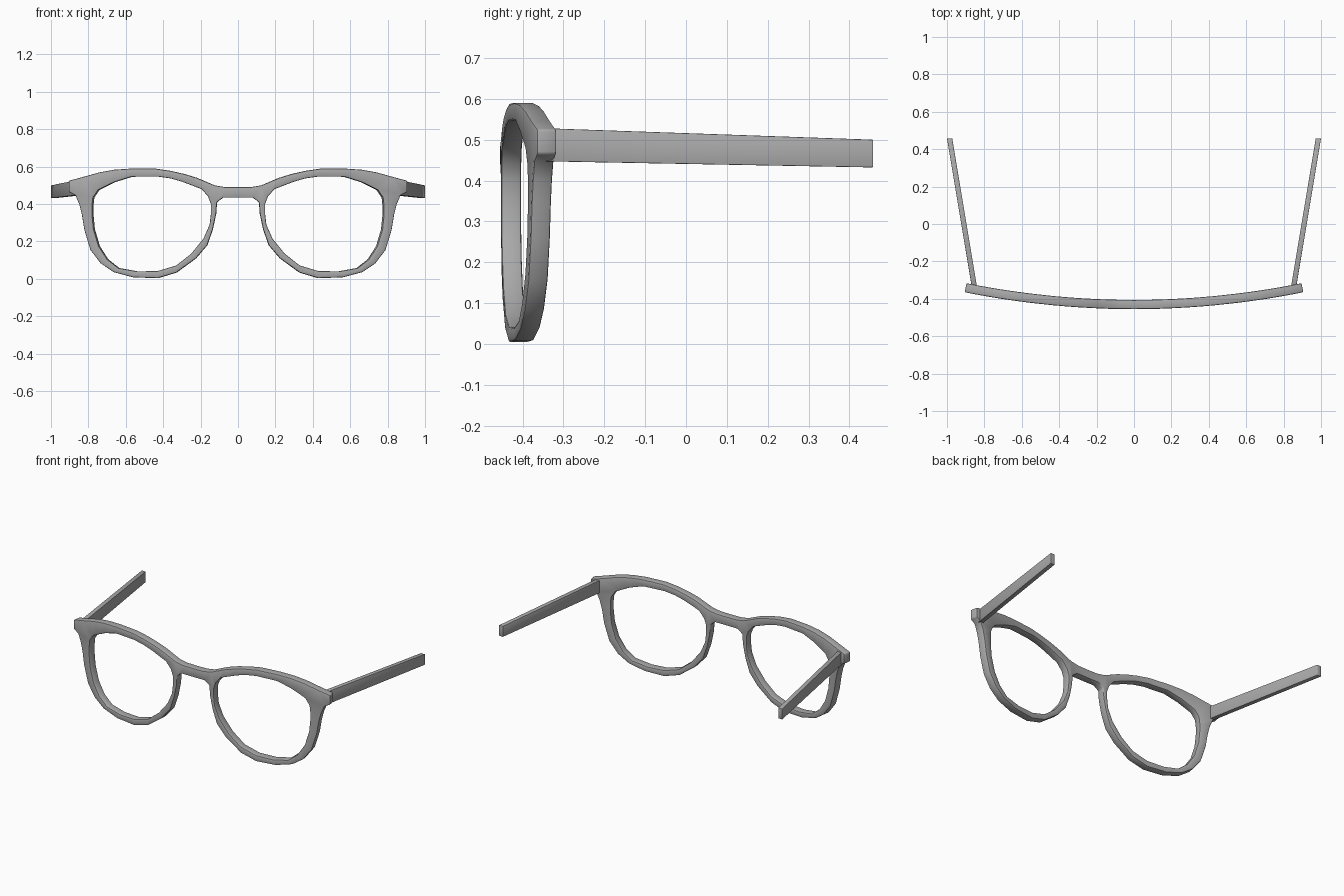
import bpy, bmesh, math
from mathutils import Vector

if "Cube" in bpy.data.objects:
    bpy.data.objects.remove(bpy.data.objects["Cube"])

grey = bpy.data.materials.new("frame grey")
grey.diffuse_color = (0.4, 0.4, 0.4, 1)
grey.use_nodes = True
grey.node_tree.nodes["Principled BSDF"].inputs["Base Color"].default_value = grey.diffuse_color


def finish(bm, name, bevel):
    """Soften the sharp edges and turn the bmesh into a shaded object."""
    bmesh.ops.recalc_face_normals(bm, faces=bm.faces)
    sharp = [e for e in bm.edges if e.calc_face_angle(0) > math.radians(50)]
    bmesh.ops.bevel(bm, geom=sharp, offset=bevel, segments=2, profile=0.5,
                    affect='EDGES', clamp_overlap=True)
    mesh = bpy.data.meshes.new(name)
    bm.to_mesh(mesh)
    bm.free()
    mesh.materials.append(grey)
    ob = bpy.data.objects.new(name, mesh)
    bpy.context.collection.objects.link(ob)
    bpy.ops.object.select_all(action='DESELECT')
    ob.select_set(True)
    bpy.context.view_layer.objects.active = ob
    bpy.ops.object.shade_smooth_by_angle(angle=math.radians(40))


# Rim stations round one lens: (inner x, z, outer x, z)
rim = [
    (.16, .44, .125, .50), (.195, .48, .22, .54), (.30, .52, .285, .56),
    (.36, .537, .36, .577), (.43, .547, .44, .589), (.57, .546, .57, .590),
    (.66, .518, .66, .584), (.715, .492, .74, .57),
    (.748, .475, .83, .545), (.775, .435, .87, .447),     # hinge corner
    (.78, .39, .85, .40), (.78, .345, .836, .345), (.772, .265, .822, .26),
    (.745, .175, .79, .155), (.70, .105, .735, .083), (.64, .058, .665, .036),
    (.54, .04, .56, .008), (.43, .042, .43, .004), (.33, .072, .33, .034),
    (.25, .135, .225, .11), (.185, .215, .165, .18), (.152, .29, .135, .265),
    (.145, .35, .117, .35), (.145, .40, .113, .41),       # nose side
]
n = len(rim)
quads = []
for i in range(n):
    a, b = rim[i], rim[(i + 1) % n]
    quads.append([a[:2], b[:2], b[2:], a[2:]])
# Bridge, from the rim to the centre line
quads.append([rim[0][2:], (.07, .491), (.08, .434), rim[-1][2:]])
quads.append([(.07, .491), (0, .490), (0, .434), (.08, .434)])
# End piece outside the hinge corner
quads.append([rim[8][2:], (.905, .525), (.905, .465), rim[9][2:]])


def bent(x, z, depth):
    """Place a profile point on the curved front, set back by depth."""
    normal = Vector((-0.22 * x, 1, 0)).normalized()
    return Vector((x, -0.455 + 0.11 * x * x, z)) + normal * depth


# Front frame: both halves of the profile, thickened backwards
bm = bmesh.new()
for s in (1, -1):
    for q in quads:
        vs = []
        for x, z in q:
            p = bent(x, z, 0)
            vs.append(bm.verts.new((p.x * s, p.y, p.z)))
        bm.faces.new(vs if s > 0 else vs[::-1])
bmesh.ops.remove_doubles(bm, verts=bm.verts, dist=0.0005)
front = list(bm.verts)
res = bmesh.ops.extrude_face_region(bm, geom=list(bm.faces), use_keep_orig=True)
for v in [g for g in res["geom"] if isinstance(g, bmesh.types.BMVert)]:
    v.co += Vector((-0.22 * v.co.x, 1, 0)).normalized() * 0.049
finish(bm, "front_frame", 0.006)

# Temples: straight tapering arms splayed outwards
for side, s in (("right", 1), ("left", -1)):
    bm = bmesh.new()
    rings = []
    for x0, x1, y, z0, z1 in ((.838, .866, -.345, .447, .528),
                              (.972, 1.0, .458, .432, .500)):
        rings.append([bm.verts.new((x * s, y, z)) for x, z in
                      ((x0, z0), (x1, z0), (x1, z1), (x0, z1))])
    for i in range(4):
        j = (i + 1) % 4
        bm.faces.new((rings[0][i], rings[0][j], rings[1][j], rings[1][i]))
    bm.faces.new(rings[0])
    bm.faces.new(rings[1])
    finish(bm, side + "_temple", 0.002)
